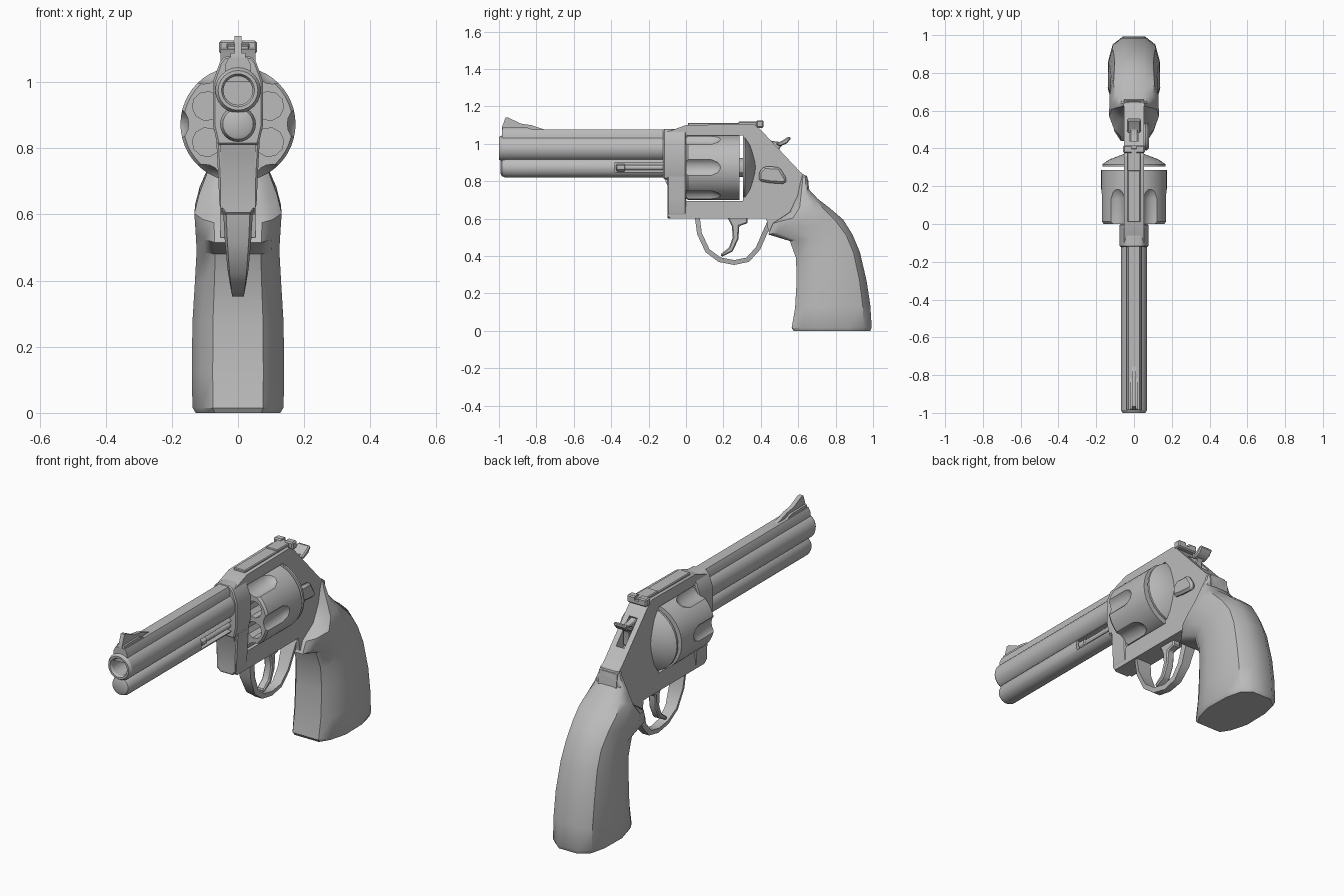
import bpy, bmesh
from math import pi, sin, cos, radians
from mathutils import Vector

if "Cube" in bpy.data.objects:
    bpy.data.objects.remove(bpy.data.objects["Cube"])

steel = bpy.data.materials.new("grey_steel")
steel.use_nodes = True
steel.diffuse_color = (0.5, 0.5, 0.5, 1)
steel.node_tree.nodes["Principled BSDF"].inputs["Base Color"].default_value = (0.5, 0.5, 0.5, 1)


def loft(name, rings, bevel=0, angle=30, closed=False):
    """Skin a list of equal rings of points and cap both ends."""
    bm = bmesh.new()
    rows = [[bm.verts.new(p) for p in ring] for ring in rings]
    n = len(rows[0])
    pairs = list(zip(rows, rows[1:])) + ([(rows[-1], rows[0])] if closed else [])
    for a, b in pairs:
        for i in range(n):
            j = (i + 1) % n
            bm.faces.new((a[i], a[j], b[j], b[i]))
    if not closed:
        bm.faces.new(rows[0])
        bm.faces.new(rows[-1])
    bmesh.ops.recalc_face_normals(bm, faces=bm.faces)
    me = bpy.data.meshes.new(name)
    bm.to_mesh(me)
    bm.free()
    ob = bpy.data.objects.new(name, me)
    bpy.context.collection.objects.link(ob)
    me.materials.append(steel)
    activate(ob)
    if bevel:
        mod = ob.modifiers.new("bevel", "BEVEL")
        mod.width = bevel
        mod.limit_method = "ANGLE"
        bpy.ops.object.modifier_apply(modifier=mod.name)
    bpy.ops.object.shade_smooth_by_angle(angle=radians(angle))
    return ob


def activate(ob):
    bpy.ops.object.select_all(action="DESELECT")
    ob.select_set(True)
    bpy.context.view_layer.objects.active = ob


def plate(name, outline, x0, x1, bevel=0):
    """Side outline (y, z) given thickness along x."""
    return loft(name, [[(x, y, z) for y, z in outline] for x in (x0, x1)], bevel)


def bar(name, half, y0, y1, bevel=0):
    """Mirrored front section (x, z) drawn out along y."""
    ring = half + [(-x, z) for x, z in reversed(half)]
    return loft(name, [[(x, y, z) for x, z in ring] for y in (y0, y1)], bevel)


def box(name, x0, x1, y0, y1, z0, z1, bevel=0):
    return plate(name, [(y0, z0), (y1, z0), (y1, z1), (y0, z1)], x0, x1, bevel)


def turned(name, profile, x, z, sides=24, closed=False, turn=0.0):
    """Profile of (radius, y) spun around an axis along y."""
    rings = [[(x + r * cos(2 * pi * i / sides + turn), y, z + r * sin(2 * pi * i / sides + turn))
              for i in range(sides)] for r, y in profile]
    return loft(name, rings, closed=closed)


def cut(ob, cutter):
    mod = ob.modifiers.new("cut", "BOOLEAN")
    mod.operation, mod.solver, mod.object = "DIFFERENCE", "EXACT", cutter
    activate(ob)
    bpy.ops.object.modifier_apply(modifier=mod.name)
    bpy.data.objects.remove(cutter)
    bpy.ops.object.shade_smooth_by_angle(angle=radians(30))


BORE, AXIS = 0.975, 0.873

# Barrel, rib, under lug and front sight
turned("barrel", [(0.044, -0.99), (0.05, -1.0), (0.06, -1.0), (0.069, -0.985), (0.069, -0.1),
                  (0.044, -0.1)], 0, BORE, closed=True)
turned("bore_end", [(0.045, -0.6), (0.045, -0.59)], 0, BORE)
bar("barrel_rib", [(0.04, 1.0), (0.04, 1.05), (0.028, 1.075)], -0.985, -0.1)
lug = turned("under_lug", [(0.03, -0.992), (0.046, -0.985), (0.054, -0.965), (0.054, -0.1)], 0, AXIS)
cut(lug, box("slot_cutter", 0.012, 0.1, -0.38, -0.11, 0.848, 0.9))
turned("ejector_rod", [(0.012, -0.375), (0.02, -0.368), (0.02, -0.33), (0.014, -0.325),
                       (0.014, -0.05)], 0.03, AXIS, 12)
plate("front_sight", [(-0.985, 1.06), (-0.985, 1.085), (-0.965, 1.14), (-0.95, 1.14), (-0.885, 1.108),
                      (-0.83, 1.1), (-0.74, 1.07)], -0.011, 0.011)
plate("sight_base", [(-0.985, 1.06), (-0.98, 1.088), (-0.85, 1.088), (-0.78, 1.06)], -0.022, 0.022)

# Frame with cylinder window
frame = plate("frame", [(-0.1, 0.62), (-0.08, 0.6), (0.43, 0.6), (0.44, 0.53), (0.56, 0.53), (0.66, 0.75),
                        (0.65, 0.82), (0.61, 0.85), (0.385, 1.09), (0.36, 1.105), (0.0, 1.1),
                        (-0.11, 1.06), (-0.11, 0.8), (-0.1, 0.78)], -0.053, 0.053)
cut(frame, box("window_cutter", -0.2, 0.2, 0.0, 0.305, 0.695, 1.045))
cut(frame, plate("hammer_slot_cutter", [(0.41, 0.97), (0.5, 0.87), (0.62, 0.97), (0.5, 1.15)], -0.024, 0.024))
collar = bar("barrel_collar", [(0.062, 0.81), (0.076, 0.87), (0.076, 1.0), (0.055, 1.06), (0.04, 1.078)],
             -0.122, 0.0, 0.006)
bar("crane", [(0.04, 0.6), (0.056, 0.625), (0.06, 0.72), (0.066, 0.83)], -0.1, 0.0, 0.006)
box("top_strap_panel", -0.034, 0.034, 0.01, 0.36, 1.09, 1.112, 0.004)

# Cylinder with six chambers and six flutes
cylinder = turned("cylinder", [(0.165, 0.0), (0.174, 0.012), (0.174, 0.285)], 0, AXIS, 48)
for k in range(6):
    a = k * pi / 3
    cut(cylinder, turned("flute_cutter", [(0.058, -0.05), (0.058, 0.135), (0.045, 0.17), (0.02, 0.2)],
                         0.207 * cos(a), AXIS + 0.207 * sin(a), 20))
    b = a + pi / 6
    cut(cylinder, turned("chamber_cutter", [(0.044, -0.05), (0.044, 0.25)],
                         0.109 * cos(b), AXIS + 0.109 * sin(b), 10, turn=b))
turned("ratchet", [(0.05, 0.28), (0.05, 0.315)], 0, AXIS, 12)
turned("recoil_shield", [(0.168, 0.305), (0.168, 0.316), (0.13, 0.342), (0.05, 0.372)], 0, AXIS, 32)

# Rear sight
box("rear_sight_base", -0.035, 0.035, 0.28, 0.4, 1.09, 1.118, 0.004)
sight = box("rear_sight_leaf", -0.057, 0.057, 0.375, 0.415, 1.085, 1.125, 0.006)
cut(sight, box("notch_cutter", -0.012, 0.012, 0.3, 0.5, 1.105, 1.2))

# Hammer and spur
plate("hammer", [(0.4, 0.97), (0.42, 1.03), (0.46, 1.015), (0.5, 1.01), (0.535, 1.015), (0.5, 0.975),
                 (0.5, 0.9), (0.44, 0.88)], -0.019, 0.019, 0.004)
plate("hammer_spur", [(0.48, 1.0), (0.52, 1.02), (0.55, 1.04), (0.562, 1.03), (0.54, 1.002), (0.5, 0.985)],
      -0.036, 0.036, 0.006)

# Thumb latch
plate("thumb_latch", [(0.39, 0.8), (0.39, 0.85), (0.42, 0.88), (0.5, 0.875), (0.54, 0.81), (0.53, 0.785),
                      (0.45, 0.79)], 0.05, 0.08, 0.012)

# Trigger guard swept along its loop
path = [(0.06, 0.61, 0.045), (0.072, 0.52, 0.04), (0.115, 0.428, 0.032), (0.18, 0.38, 0.025),
        (0.257, 0.365, 0.022), (0.33, 0.38, 0.025), (0.385, 0.44, 0.03), (0.42, 0.52, 0.036),
        (0.46, 0.61, 0.042)]
rings = []
for i, (y, z, w) in enumerate(path):
    p, q = path[max(i - 1, 0)], path[min(i + 1, len(path) - 1)]
    n = Vector((0, q[1] - p[1], p[0] - q[0])).normalized() * 0.013
    c = Vector((0, y, z))
    rings.append([c + n + Vector((w * 0.8, 0, 0)), c + n - Vector((w * 0.8, 0, 0)),
                  c - n - Vector((w, 0, 0)), c - n + Vector((w, 0, 0))])
loft("trigger_guard", rings, angle=40)

# Trigger
plate("trigger", [(0.22, 0.61), (0.245, 0.56), (0.25, 0.5), (0.23, 0.445), (0.185, 0.41), (0.19, 0.395),
                  (0.25, 0.425), (0.28, 0.49), (0.285, 0.56), (0.33, 0.575), (0.33, 0.61)], -0.022, 0.022, 0.006)

# Grip lofted from front edge, back edge and half width
stations = [((0.575, 0.0), (0.985, 0.0), 0.128), ((0.565, 0.015), (0.993, 0.02), 0.138),
            ((0.583, 0.12), (0.985, 0.14), 0.139), ((0.592, 0.27), (0.965, 0.27), 0.138),
            ((0.588, 0.39), (0.93, 0.42), 0.13), ((0.555, 0.48), (0.89, 0.515), 0.125),
            ((0.44, 0.515), (0.84, 0.595), 0.128), ((0.465, 0.575), (0.77, 0.655), 0.132),
            ((0.555, 0.635), (0.705, 0.705), 0.118), ((0.595, 0.72), (0.655, 0.758), 0.09),
            ((0.605, 0.79), (0.655, 0.8), 0.066), ((0.615, 0.835), (0.645, 0.83), 0.056)]
section = [(0.0, 0.55), (0.12, 0.8), (0.35, 1.0), (0.7, 0.98), (0.9, 0.82), (1.0, 0.42)]
rings = []
for (fy, fz), (by, bz), w in stations:
    half = [(w * x, fy + (by - fy) * t, fz + (bz - fz) * t) for t, x in section]
    rings.append(half + [(-x, y, z) for x, y, z in reversed(half)])
loft("grip", rings, angle=38)
